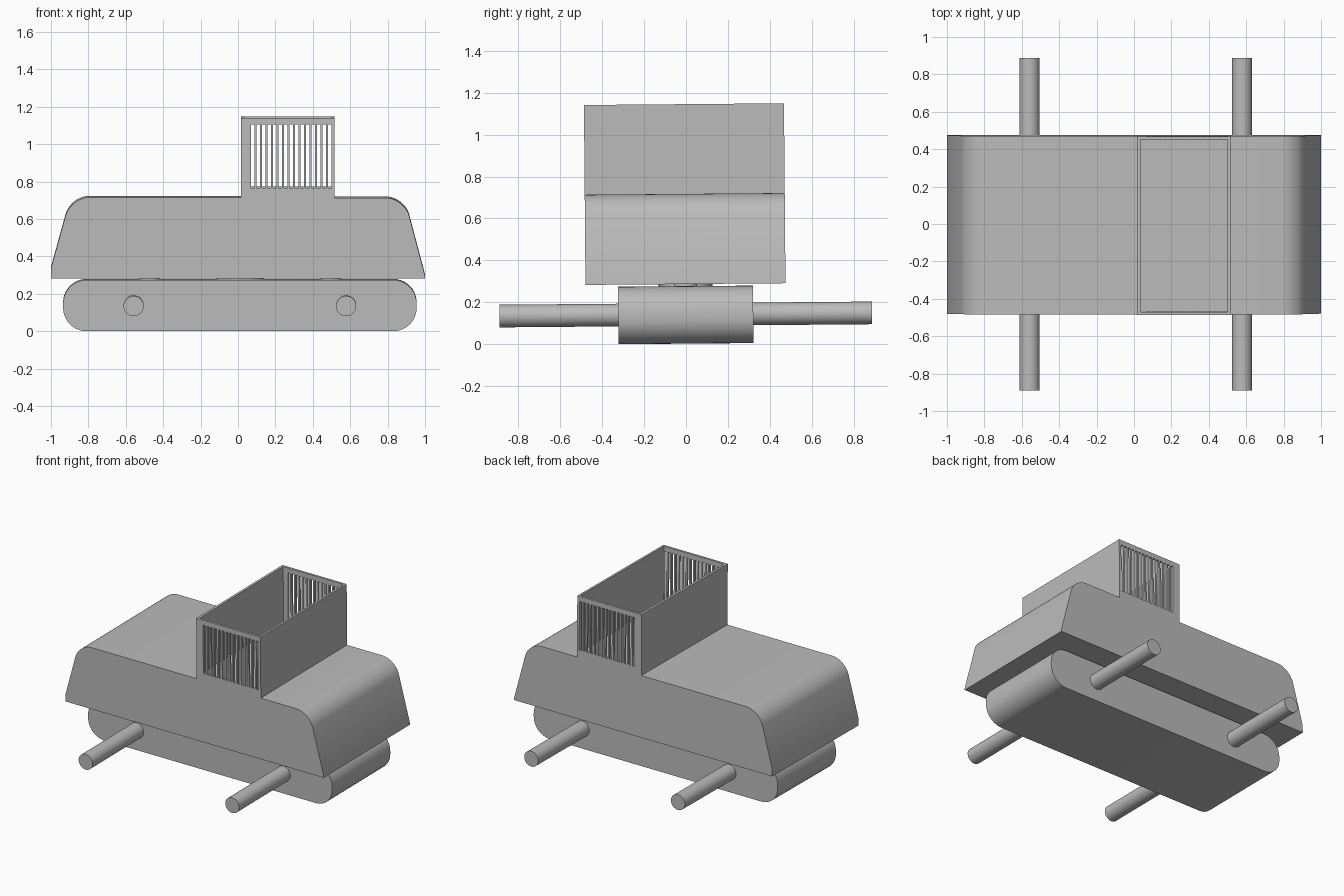
import bpy
import bmesh
from mathutils import Matrix, Vector

if "Cube" in bpy.data.objects:
    bpy.data.objects.remove(bpy.data.objects["Cube"])

TILT = 0.0085  # the whole vehicle leans very slightly

grey = bpy.data.materials.new("plain grey")
grey.use_nodes = True
grey.diffuse_color = (0.5, 0.5, 0.5, 1)
grey.node_tree.nodes["Principled BSDF"].inputs["Base Color"].default_value = (0.5, 0.5, 0.5, 1)


def finish(name, bm):
    """Turn a bmesh into a named object."""
    bmesh.ops.recalc_face_normals(bm, faces=bm.faces)
    mesh = bpy.data.meshes.new(name)
    bm.to_mesh(mesh)
    bm.free()
    mesh.materials.append(grey)
    obj = bpy.data.objects.new(name, mesh)
    bpy.context.collection.objects.link(obj)
    return obj


def prism(name, profile, half_width, rounded, radius):
    """Extrude an xz profile along y and round the listed corners."""
    bm = bmesh.new()
    face = bm.faces.new([bm.verts.new((x, -half_width, z)) for x, z in profile])
    moved = bmesh.ops.extrude_face_region(bm, geom=[face])["geom"]
    bmesh.ops.translate(bm, vec=(0, 2 * half_width, 0),
                        verts=[v for v in moved if isinstance(v, bmesh.types.BMVert)])
    bmesh.ops.recalc_face_normals(bm, faces=bm.faces)
    corners = [Vector(profile[i]) for i in rounded]
    edges = [e for e in bm.edges
             if abs(e.verts[0].co.y - e.verts[1].co.y) > half_width
             and any((e.verts[0].co.xz - c).length < 0.001 for c in corners)]
    bmesh.ops.bevel(bm, geom=edges, offset=radius, segments=10,
                    profile=0.5, affect='EDGES')
    return finish(name, bm)


def boxes(name, bounds):
    """One mesh holding boxes given as (x0, x1, y0, y1, z0, z1)."""
    bm = bmesh.new()
    for x0, x1, y0, y1, z0, z1 in bounds:
        place = Matrix.Translation(((x0 + x1) / 2, (y0 + y1) / 2, (z0 + z1) / 2))
        size = Matrix.Diagonal((x1 - x0, y1 - y0, z1 - z0, 1))
        bmesh.ops.create_cube(bm, size=1, matrix=place @ size)
    return finish(name, bm)


def cylinder(name, centre, radius, length, along_y):
    bm = bmesh.new()
    turn = Matrix.Rotation(1.5707963, 4, 'X') if along_y else Matrix()
    bmesh.ops.create_cone(bm, cap_ends=True, segments=32, radius1=radius, radius2=radius,
                          depth=length, matrix=Matrix.Translation(centre) @ turn)
    return finish(name, bm)


def cut(obj, cutter):
    mod = obj.modifiers.new("cut", 'BOOLEAN')
    mod.operation = 'DIFFERENCE'
    mod.solver = 'EXACT'
    mod.object = cutter
    bpy.context.view_layer.objects.active = obj
    bpy.ops.object.modifier_apply(modifier=mod.name)
    bpy.data.objects.remove(cutter)


parts = []

# Upper body and cabin share one side profile
body = prism("body_with_cabin",
             [(-1, 0.287), (1, 0.287), (1, 0.3), (0.89, 0.717), (0.515, 0.717),
              (0.515, 1.145), (0.017, 1.145), (0.017, 0.72), (-0.895, 0.72), (-1, 0.34)],
             0.477, [3, 8], 0.1)

# Open cabin interior, then the grille slots in its front and back walls
cut(body, boxes("cabin_cavity", [(0.034, 0.5, -0.461, 0.461, 0.75, 1.3)]))
cut(body, boxes("grille_slots", [(0.07 + 0.0294 * i, 0.087 + 0.0294 * i, -0.6, 0.6, 0.77, 1.11)
                                 for i in range(15)]))
parts.append(body)

# Chassis with rounded ends
parts.append(prism("chassis", [(-0.935, 0.003), (0.955, 0.003), (0.955, 0.277), (-0.935, 0.277)],
                   0.322, [0, 1, 2, 3], 0.125))

# Thin spacers between chassis and body
for name, x, radius in (("rear_spacer", -0.475, 0.055), ("centre_spacer", 0.012, 0.128),
                        ("front_spacer", 0.495, 0.055)):
    parts.append(cylinder(name, (x, 0, 0.282), radius, 0.016, False))

# Axles
for name, x in (("rear_axle", -0.558), ("front_axle", 0.578)):
    parts.append(cylinder(name, (x, 0, 0.142), 0.054, 1.776, True))

for part in parts:
    part.rotation_euler.x = TILT
    bpy.ops.object.select_all(action='DESELECT')
    part.select_set(True)
    bpy.context.view_layer.objects.active = part
    bpy.ops.object.shade_smooth_by_angle(angle=0.5)
